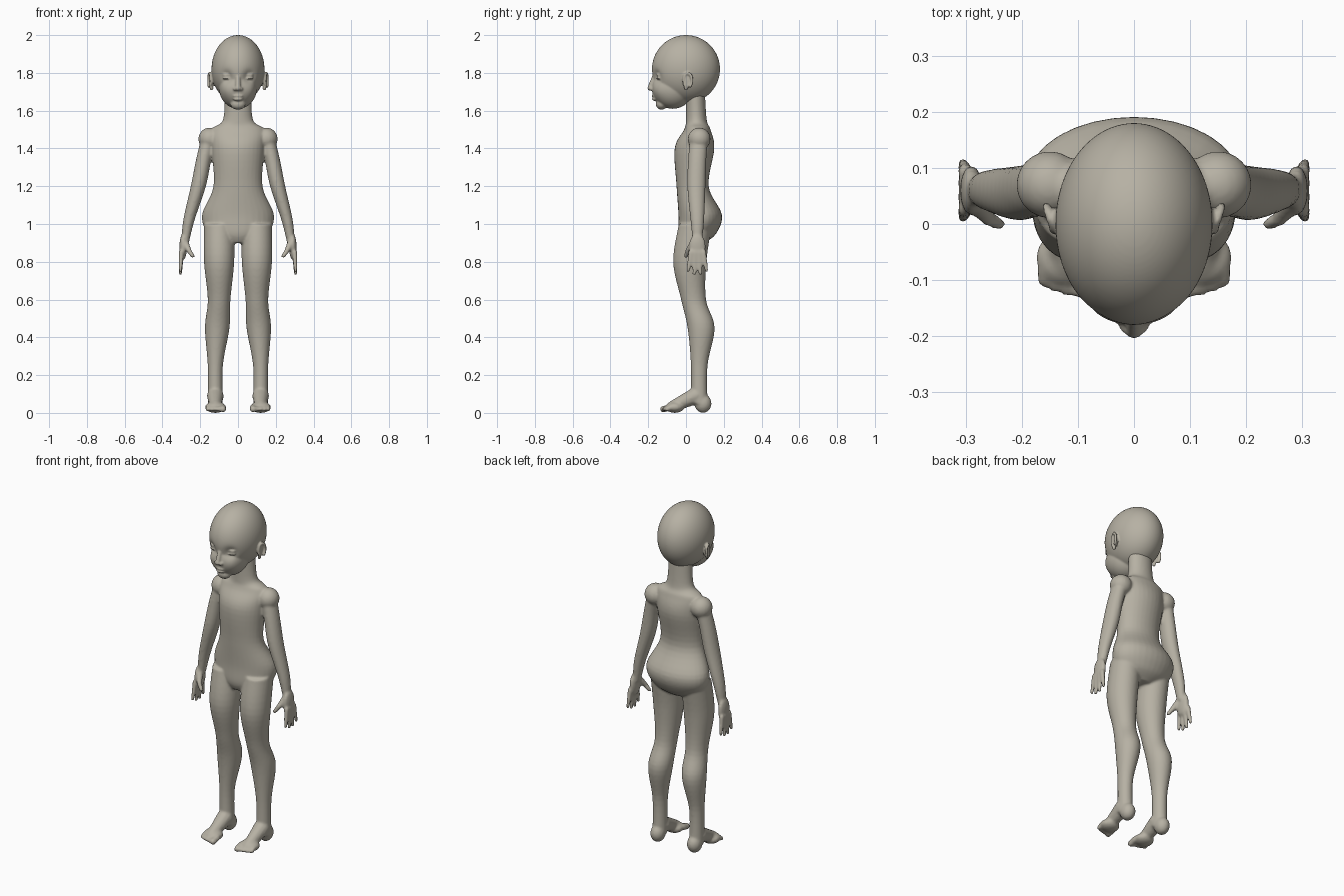
import bpy, bmesh, math
from mathutils import Vector, Matrix

cube = bpy.data.objects.get("Cube")
if cube:
    bpy.data.objects.remove(cube, do_unlink=True)

clay = bpy.data.materials.new("warm grey clay")
clay.use_nodes = True
clay.diffuse_color = (0.47, 0.44, 0.37, 1)
shader = clay.node_tree.nodes["Principled BSDF"]
shader.inputs["Base Color"].default_value = clay.diffuse_color
shader.inputs["Roughness"].default_value = 0.8


def sides(x):
    """Parts off the centre line are built on both sides."""
    return (1, -1) if x else (1,)


def smooth_rings(rings, steps=6):
    """Fill in rings along a smooth curve through the given ones."""
    padded = [rings[0], *rings, rings[-1]]
    filled = []
    for before, start, end, after in zip(padded, padded[1:], padded[2:], padded[3:]):
        for step in range(steps):
            t = step / steps
            ring = []
            for a, b, c, d in zip(before, start, end, after):
                bend = 2*a - 5*b + 4*c - d + t * (3*(b - c) + d - a)
                ring.append(b + t * (c - a + t * bend) / 2)
            filled.append(ring)
    return filled + [rings[-1]]


def loft(bm, rings, segments=32):
    """Skin level elliptical rings: x, y, z, half width, half depth."""
    for side in sides(rings[0][0]):
        loops = []
        for x, y, z, width, depth in smooth_rings(rings):
            loop = []
            for k in range(segments):
                turn = math.tau * k / segments
                corner = (side * (x + width * math.cos(turn)), y + depth * math.sin(turn), z)
                loop.append(bm.verts.new(corner))
            loops.append(loop)
        for low, high in zip(loops, loops[1:]):
            for k in range(segments):
                bm.faces.new((low[k - 1], low[k], high[k], high[k - 1]))
        bm.faces.new(loops[0])
        bm.faces.new(loops[-1])


def limb(bm, rings, depth):
    """Tapering limb through points with a radius."""
    loft(bm, [(x, y, z, radius, radius * depth) for x, y, z, radius in rings])


def ball(bm, centre, radii, segments=20):
    x, y, z = centre
    for side in sides(x):
        place = Matrix.Translation((side * x, y, z)) @ Matrix.Diagonal((*radii, 1))
        bmesh.ops.create_uvsphere(bm, u_segments=segments, v_segments=segments, radius=1, matrix=place)


def digit(bm, start, end, base, tip):
    """Round-ended taper: a sphere pulled apart at its equator."""
    start, end = Vector(start), Vector(end)
    aim = (end - start).to_track_quat("Z", "Y")
    for side in sides(start.x):
        sphere = bmesh.ops.create_uvsphere(bm, u_segments=12, v_segments=12, radius=1)
        for v in sphere["verts"]:
            if v.co.z > .01:
                v.co = end + aim @ v.co * tip
            else:
                v.co = start + aim @ v.co * base
            v.co.x *= side


def push(bm, centre, reach, amount):
    """Soft shift along y, the same on both sides."""
    for v in bm.verts:
        spot = Vector((abs(v.co.x), v.co.y, v.co.z))
        distance = (spot - Vector(centre)).length / reach
        v.co.y += amount * math.exp(-distance * distance)


def finish(bm, name, voxel, rounds):
    """Fuse the overlapping forms into one smooth skin."""
    bmesh.ops.recalc_face_normals(bm, faces=bm.faces)
    mesh = bpy.data.meshes.new(name)
    bm.to_mesh(mesh)
    bm.free()
    mesh.materials.append(clay)
    part = bpy.data.objects.new(name, mesh)
    bpy.context.collection.objects.link(part)
    remesh = part.modifiers.new("fuse", "REMESH")
    remesh.mode = "VOXEL"
    remesh.voxel_size = voxel
    remesh.use_smooth_shade = True
    relax = part.modifiers.new("relax", "SMOOTH")
    relax.iterations = rounds


# Torso and neck as a plain mannequin form: height, front, back, half width
body = bmesh.new()
trunk = [(.9, -.02, .1, .07), (.95, -.04, .16, .16), (1.05, -.04, .19, .19), (1.2, -.05, .12, .13),
         (1.4, -.06, .15, .14), (1.5, -.01, .13, .14), (1.55, 0, .11, .08), (1.7, 0, .1, .07)]
loft(body, [(0, (front + back) / 2, z, width, (back - front) / 2) for z, front, back, width in trunk])

# Legs and kneecaps
limb(body, [(.1, .05, 1, .08), (.1, .02, .8, .08), (.1, .04, .6, .06), (.11, .08, .45, .065),
            (.12, .07, .25, .04), (.12, .07, .05, .04)], depth=1.1)
ball(body, (.1, .03, .55), (.04, .03, .05))

# Feet: heel, instep, forefoot and a row of toes
ball(body, (.12, .09, .05), (.04, .045, .05))
digit(body, (.12, .05, .09), (.12, -.07, .035), base=.045, tip=.03)
ball(body, (.12, -.06, .03), (.055, .05, .03))
for toe in range(5):
    radius = .013 if toe else .018
    knuckle = Vector((.08 + toe / 50, -.08, .03))
    digit(body, knuckle, knuckle + Vector((0, toe * toe / 800 - .04, -.01)), radius, radius)

# Shoulders, arms and palms
ball(body, (.15, .07, 1.45), (.06, .06, .06))
limb(body, [(.15, .07, 1.47, .04), (.18, .06, 1.35, .04), (.21, .055, 1.2, .04),
            (.26, .06, 1.02, .03), (.28, .06, .9, .02)], depth=1.2)
ball(body, (.29, .06, .88), (.02, .045, .07))

# Fingers fan front to back, the middle ones longest
for finger in range(4):
    spread = finger - 1.5
    root = Vector((.3, .06 + spread / 45, .85))
    length = .12 - abs(spread) / 60
    digit(body, root, root + Vector((.005, spread / 100, -length)), base=.014, tip=.01)

# Thumbs
thumb_joint = Vector((.26, .01, .86))
digit(body, (.28, .04, .9), thumb_joint, base=.02, tip=.014)
digit(body, thumb_joint, (.24, 0, .83), base=.014, tip=.011)

finish(body, "body", voxel=.007, rounds=4)

# Skull, jaw and chin
head = bmesh.new()
ball(head, (0, 0, 1.82), (.14, .18, .18), segments=64)
ball(head, (0, -.07, 1.72), (.1, .11, .11), segments=64)
ball(head, (0, -.13, 1.635), (.04, .03, .03))

# Eye sockets and cheeks shaped softly
push(head, (.06, -.16, 1.78), reach=.03, amount=.02)
push(head, (.06, -.13, 1.71), reach=.04, amount=-.01)

# Eyes with upper and lower lids
eye = Vector((.056, -.135, 1.78))
ball(head, eye, (.025, .02, .015))
for lift in (.012, -.01):
    ball(head, eye + Vector((0, -.006, lift)), (.026, .016, .004))

# Ears: shell, lobe and a raised rim
ear = Vector((.14, .01, 1.76))
ball(head, ear, (.01, .02, .04))
ball(head, ear + Vector((0, -.01, -.04)), (.01, .01, .015))
for bead in range(20):
    turn = math.tau * bead / 24 - 1
    rim = Vector((.01 + math.cos(turn) / 150, math.cos(turn) / 45, math.sin(turn) / 26))
    ball(head, ear + rim, [.008] * 3, segments=8)

# Nose and lips
digit(head, (0, -.165, 1.79), (0, -.19, 1.72), base=.011, tip=.015)
ball(head, (.016, -.18, 1.715), (.011, .015, .01))
for height, width in ((1.678, .03), (1.661, .026)):
    ball(head, (0, -.165, height), (width, .016, .009))

finish(head, "head", voxel=.005, rounds=4)
